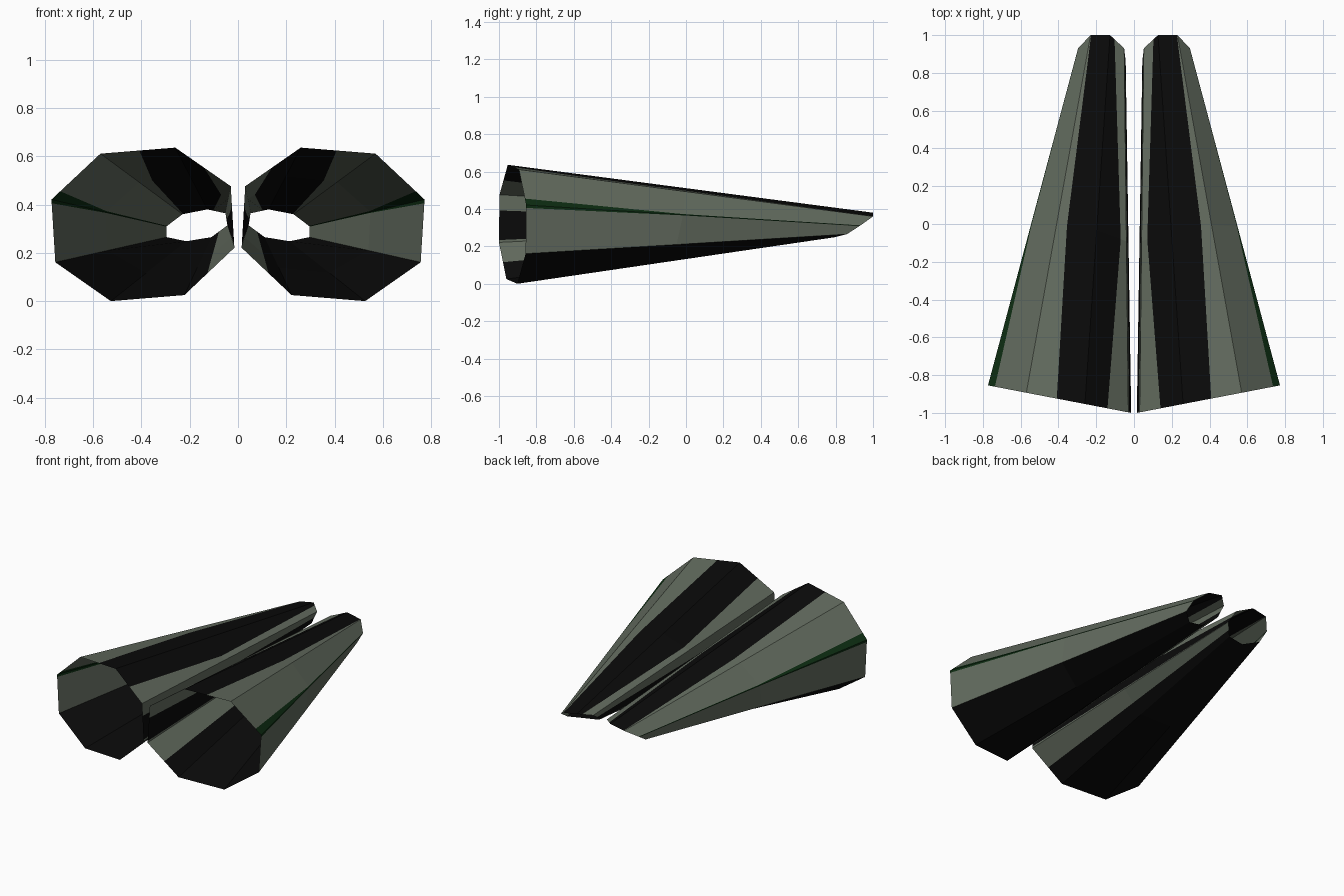
import bpy, bmesh
from mathutils import Vector

if "Cube" in bpy.data.objects:
    bpy.data.objects.remove(bpy.data.objects["Cube"])


def material(name, rgb):
    m = bpy.data.materials.new(name)
    m.diffuse_color = (*rgb, 1)
    m.use_nodes = True
    m.node_tree.nodes["Principled BSDF"].inputs["Base Color"].default_value = m.diffuse_color
    return m


mats = [material("black", (0.003, 0.003, 0.003)),
        material("grey_green", (0.125, 0.150, 0.115)),
        material("dark_green", (0.004, 0.026, 0.006))]
BLACK, GREY, GREEN = 0, 1, 2

# Octagonal mouth (x, z) at the front; its plane is raked backwards to the outside
front = [Vector((x, -1 + 0.145 * (x - 0.015) / 0.755, z)) for x, z in
         [(.26, .64), (.57, .615), (.773, .425), (.757, .165),
          (.527, .004), (.222, .029), (.015, .225), (.03, .48)]]
# Small slanted rear opening
rear = [Vector(p) for p in
        [(.127, 1, .384), (.23, 1, .364), (.296, .93, .314), (.296, .86, .269),
         (.214, .79, .252), (.11, .79, .269), (.044, .86, .318), (.052, .93, .368)]]

# Strip borders as position around the octagon at front, middle, rear; colour after it
strips = [(0, 0, 0, BLACK), (.48, .74, .97, GREY), (1, 1, 1, GREY),
          (1.82, 1.97, 1.97, GREEN), (2, 2, 2, GREEN), (2.06, 2.02, 2.02, GREY),
          (3, 3, 3, BLACK), (4, 4, 4, BLACK), (5, 5, 5, BLACK),
          (5.46, 5.46, 5.46, GREY), (6, 6, 6, GREY), (6.05, 6.05, 6.05, BLACK),
          (6.67, 6.6, 6.5, GREY), (7, 7, 7, GREY), (7.48, 7.19, 7.68, BLACK)]


def around(ring, t):
    i = int(t)
    return ring[i % 8].lerp(ring[(i + 1) % 8], t - i)


def tube(name, side):
    middle = [a.lerp(b, 0.47) for a, b in zip(front, rear)]
    bm = bmesh.new()
    rows = []
    for k, ring in enumerate((front, middle, rear)):
        row = []
        for s in strips:
            p = around(ring, s[k])
            row.append(bm.verts.new((side * p.x, p.y, p.z - 0.004)))
        rows.append(row)
    n = len(strips)
    for a, b in zip(rows, rows[1:]):
        for i in range(n):
            j = (i + 1) % n
            f = bm.faces.new((a[i], a[j], b[j], b[i]))
            f.material_index = strips[i][3]
    bmesh.ops.recalc_face_normals(bm, faces=bm.faces)
    # Open tube: make sure the normals point away from the axis
    bm.normal_update()
    bm.faces.ensure_lookup_table()
    centre = Vector((side * 0.29, 0, 0.32))
    f = bm.faces[0]
    if f.normal.dot(f.calc_center_median() - centre) < 0:
        bmesh.ops.reverse_faces(bm, faces=bm.faces)
    me = bpy.data.meshes.new(name)
    bm.to_mesh(me)
    bm.free()
    for m in mats:
        me.materials.append(m)
    bpy.context.collection.objects.link(bpy.data.objects.new(name, me))


# The mirrored pair of open tapered tubes
tube("right_tube", 1)
tube("left_tube", -1)
